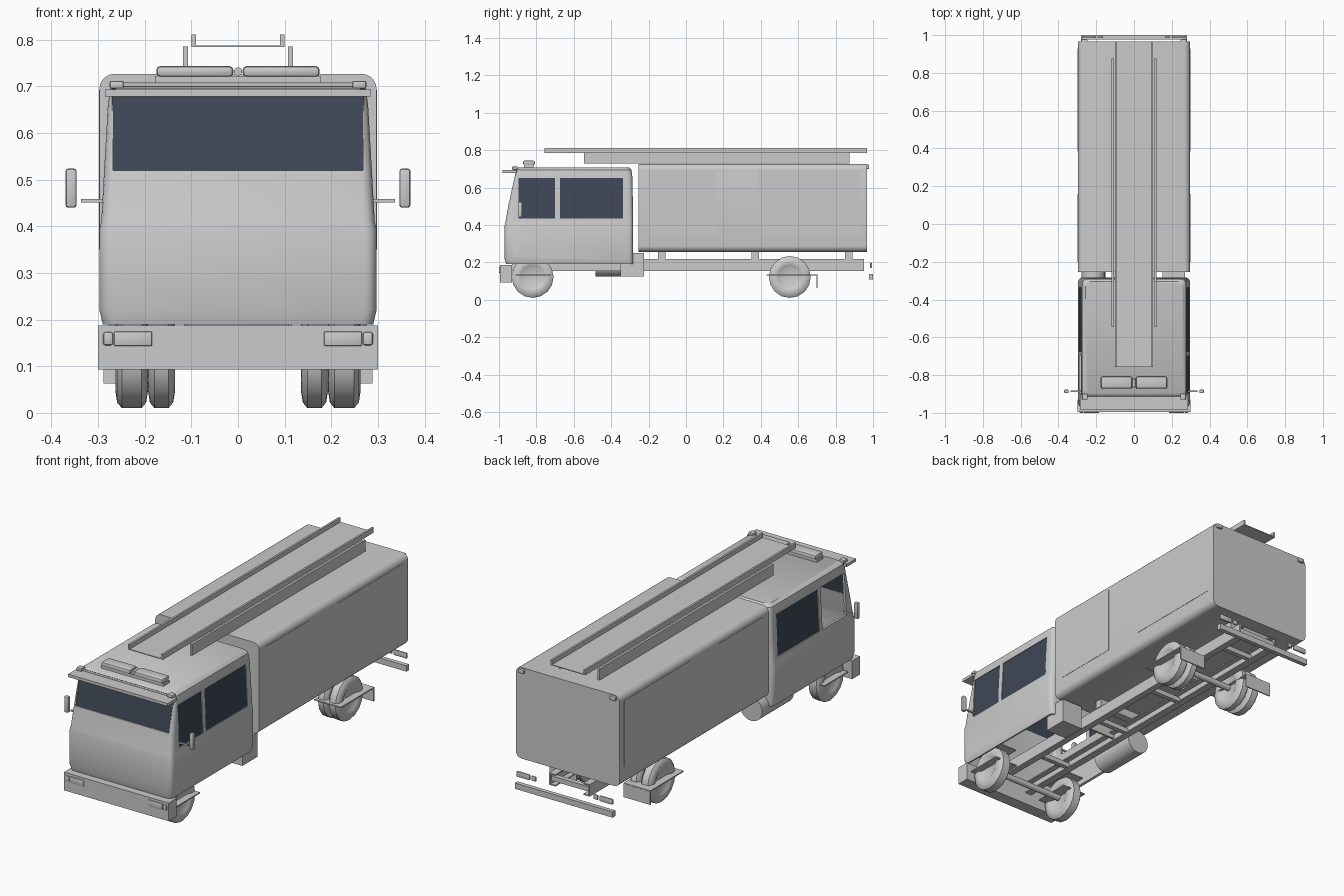
import bpy, bmesh, math
from mathutils import Vector, Matrix

cube = bpy.data.objects.get("Cube")
if cube:
    bpy.data.objects.remove(cube, do_unlink=True)


def material(name, rgb):
    m = bpy.data.materials.new(name)
    m.use_nodes = True
    m.diffuse_color = (*rgb, 1)
    m.node_tree.nodes["Principled BSDF"].inputs["Base Color"].default_value = (*rgb, 1)
    return m


GREY = material("light grey", (0.6, 0.6, 0.6))
GLASS = material("dark glass", (0.05, 0.063, 0.093))


def finish(name, bm, mat=GREY, smooth=False):
    bmesh.ops.recalc_face_normals(bm, faces=bm.faces)
    mesh = bpy.data.meshes.new(name)
    bm.to_mesh(mesh)
    bm.free()
    mesh.materials.append(mat)
    ob = bpy.data.objects.new(name, mesh)
    bpy.context.collection.objects.link(ob)
    if smooth:
        shade(ob)
    return ob


def activate(ob):
    bpy.ops.object.select_all(action='DESELECT')
    ob.select_set(True)
    bpy.context.view_layer.objects.active = ob


def shade(ob):
    activate(ob)
    bpy.ops.object.shade_smooth_by_angle(angle=math.radians(35))


def box(name, x, y, z, mat=GREY, bevel=0, along=None, segments=2):
    """Box from three ranges; bevels all edges, or only those along one axis."""
    bm = bmesh.new()
    bmesh.ops.create_cube(bm, size=1)
    for v in bm.verts:
        v.co = [(r[0] + r[1]) / 2 + c * (r[1] - r[0]) for r, c in zip((x, y, z), v.co)]
    if bevel:
        edges = [e for e in bm.edges if along is None
                 or abs((e.verts[0].co - e.verts[1].co).normalized()[along]) > 0.9]
        bmesh.ops.bevel(bm, geom=edges, offset=bevel, segments=segments, profile=0.5, affect='EDGES')
    return finish(name, bm, mat, bevel > 0)


def side(s, a, b):
    """Range on the left (s=1) or right (s=-1)."""
    return sorted((s * a, s * b))


def prism(name, points, axis, a, b, mat=GREY):
    """Extrude a closed outline along x (axis 0) or y (axis 1)."""
    bm = bmesh.new()
    rings = []
    for d in (a, b):
        rings.append([bm.verts.new((d, p, q) if axis == 0 else (p, d, q)) for p, q in points])
    bridge(bm, rings)
    for r in rings:
        bm.faces.new(r)
    return finish(name, bm, mat)


def bridge(bm, rings):
    for r, t in zip(rings, rings[1:]):
        for i in range(len(r)):
            j = (i + 1) % len(r)
            bm.faces.new((r[i], r[j], t[j], t[i]))


def cylinder(name, radius, centre, length, axis, segments=24):
    bm = bmesh.new()
    bmesh.ops.create_cone(bm, cap_ends=True, segments=segments, radius1=radius,
                          radius2=radius, depth=length)
    turn = Matrix.Rotation(math.pi / 2, 4, 'Y' if axis == 0 else 'X')
    bm.transform(Matrix.Translation(centre) @ turn)
    return finish(name, bm, GREY, True)


def wheel(name, x0, x1, y, z=0.122, segments=16):
    """Revolved tyre with a recessed hub on both faces."""
    w = x1 - x0
    half = [(0.012, 0.05), (0.004, 0.065), (0, 0.075), (0.004, 0.1), (0.014, 0.112)]
    profile = half + [(w - a, r) for a, r in reversed(half)]
    bm = bmesh.new()
    rings = []
    for a, r in profile:
        rings.append([bm.verts.new((x0 + a, y + r * math.cos(t), z + r * math.sin(t)))
                      for t in (2 * math.pi * i / segments for i in range(segments))])
    bridge(bm, rings)
    bm.faces.new(rings[0])
    bm.faces.new(rings[-1])
    finish(name, bm, GREY, True)


# Cab shell: stacked rounded rectangles, open underneath
def cab_ring(bm, z, w, front, rear, r):
    corners = [(w - r, rear - r), (r - w, rear - r), (r - w, front + r), (w - r, front + r)]
    ring = []
    for k, (cx, cy) in enumerate(corners):
        for i in range(5):
            t = (k + i / 4) * math.pi / 2
            ring.append(bm.verts.new((cx + r * math.cos(t), cy + r * math.sin(t), z)))
    return ring


bm = bmesh.new()
levels = [(0.19, 0.29, -0.962, -0.283), (0.22, 0.297, -0.97, -0.283),
          (0.395, 0.297, -0.97, -0.283), (0.412, 0.293, -0.966, -0.283),
          (0.52, 0.287, -0.947, -0.284), (0.66, 0.279, -0.92, -0.287),
          (0.695, 0.274, -0.912, -0.292), (0.708, 0.258, -0.896, -0.305)]
rings = [cab_ring(bm, z, w, f, b, 0.025) for z, w, f, b in levels]
bridge(bm, rings)
bm.faces.new(rings[-1])
cab = finish("cab_shell", bm)
thick = cab.modifiers.new("thickness", 'SOLIDIFY')
thick.thickness = 0.012
thick.offset = -1

# Cut wheel arch, windscreen and side window openings
WINDOWS = [(-0.895, -0.70), (-0.675, -0.337)]
cutters = [cylinder("arch_cutter", 0.14, (0, -0.82, 0.125), 2, 0, 32),
           box("windscreen_cutter", (-0.268, 0.268), (-1.1, -0.89), (0.52, 0.692))]
cutters += [box("window_cutter", (-1, 1), y, (0.435, 0.65)) for y in WINDOWS]
for c in cutters:
    c.hide_render = True
    cut = cab.modifiers.new("opening", 'BOOLEAN')
    cut.operation = 'DIFFERENCE'
    cut.solver = 'EXACT'
    cut.object = c
activate(cab)
for name in [m.name for m in cab.modifiers]:
    bpy.ops.object.modifier_apply(modifier=name)
for c in cutters:
    bpy.data.objects.remove(c, do_unlink=True)
shade(cab)

# Glass; the right front window stands open
prism("windscreen", [(-0.943, 0.51), (-0.907, 0.7), (-0.902, 0.7), (-0.938, 0.51)],
      0, -0.27, 0.27, GLASS)
for s in (-1, 1):
    for i, (a, b) in enumerate(WINDOWS):
        if s < 0 and i == 0:
            continue
        outline = [(s * 0.288, 0.43), (s * 0.276, 0.655), (s * 0.272, 0.655), (s * 0.284, 0.43)]
        prism("side_window", outline, 1, a - 0.003, b + 0.003, GLASS)

# Cab fittings
box("sun_visor", (-0.285, 0.285), (-0.982, -0.905), (0.678, 0.693))
box("front_bumper", (-0.3, 0.3), (-0.995, -0.93), (0.093, 0.187))
box("beacon_base", (-0.178, 0.178), (-0.865, -0.815), (0.706, 0.722))
cylinder("beacon_centre", 0.009, (0, -0.84, 0.732), 0.04, 1, 12)
for s in (-1, 1):
    box("beacon", side(s, 0.01, 0.175), (-0.872, -0.808), (0.72, 0.744), bevel=0.009)
    box("headlight", side(s, 0.184, 0.266), (-1, -0.99), (0.143, 0.175), bevel=0.004)
    box("indicator", side(s, 0.268, 0.289), (-1, -0.99), (0.145, 0.173), bevel=0.004)
    box("marker_light", side(s, 0.245, 0.275), (-0.93, -0.9), (0.695, 0.712), bevel=0.004)
    box("mirror_arm", side(s, 0.28, 0.337), (-0.89, -0.882), (0.451, 0.459))
    box("mirror", side(s, 0.346, 0.37), (-0.896, -0.876), (0.44, 0.524), bevel=0.006)

# Body with flat side shutters
box("rear_body", (-0.297, 0.297), (-0.253, 0.967), (0.256, 0.727), bevel=0.032, along=1, segments=5)
for s in (-1, 1):
    for y in ((-0.2, 0.16), (0.385, 0.93)):
        box("side_shutter", side(s, 0.293, 0.2985), y, (0.35, 0.692))
    box("rear_marker", side(s, 0.245, 0.28), (0.96, 0.979), (0.7, 0.722), bevel=0.005)

# Roof platform
box("platform_floor", (-0.1, 0.1), (-0.757, 0.967), (0.784, 0.788))
for s in (-1, 1):
    box("platform_rail", side(s, 0.09, 0.1), (-0.757, 0.967), (0.786, 0.811))
    box("platform_support", side(s, 0.107, 0.118), (-0.545, 0.875), (0.728, 0.786))

# Chassis: channel rails, cross members, tank and battery box
for s in (-1, 1):
    box("rail_web", side(s, 0.108, 0.116), (-0.93, 0.953), (0.155, 0.217))
    for z in (0.155, 0.211):
        box("rail_flange", side(s, 0.08, 0.11), (-0.93, 0.953), (z, z + 0.006))
for y in (-0.65, -0.2, 0.2, 0.75, 0.92):
    box("cross_member", (-0.11, 0.11), (y, y + 0.025), (0.175, 0.2))
for y in (-0.82, 0.555):
    cylinder("axle", 0.016, (0, y, 0.122), 0.4, 0, 12)
for y in (-0.15, 0.35, 0.85):
    box("body_mount", (-0.12, 0.12), (y, y + 0.04), (0.215, 0.26))
cylinder("fuel_tank", 0.063, (-0.215, -0.355, 0.187), 0.26, 1)
box("battery_box", (0.15, 0.27), (-0.35, -0.225), (0.125, 0.25))

# Wheels with guards and flaps
for s in (-1, 1):
    wheel("front_wheel", *side(s, 0.193, 0.263), -0.82)
    wheel("rear_outer_wheel", *side(s, 0.198, 0.261), 0.555)
    wheel("rear_inner_wheel", *side(s, 0.135, 0.193), 0.555)
    box("front_guard", side(s, 0.15, 0.288), (-0.912, -0.722), (0.13, 0.136))
    box("front_guard_top", side(s, 0.15, 0.28), (-0.9, -0.73), (0.222, 0.228))
    box("rear_guard", side(s, 0.135, 0.288), (0.43, 0.703), (0.13, 0.136))
    box("rear_flap", side(s, 0.135, 0.288), (0.698, 0.704), (0.063, 0.132))

# Rear bar and lamps
box("rear_bar", (-0.28, 0.28), (0.978, 1), (0.108, 0.138))
for s in (-1, 1):
    box("tail_lamp", side(s, 0.2, 0.275), (0.985, 0.995), (0.17, 0.198), bevel=0.003)
    box("reverse_lamp", side(s, 0.165, 0.19), (0.985, 0.995), (0.172, 0.196), bevel=0.003)
